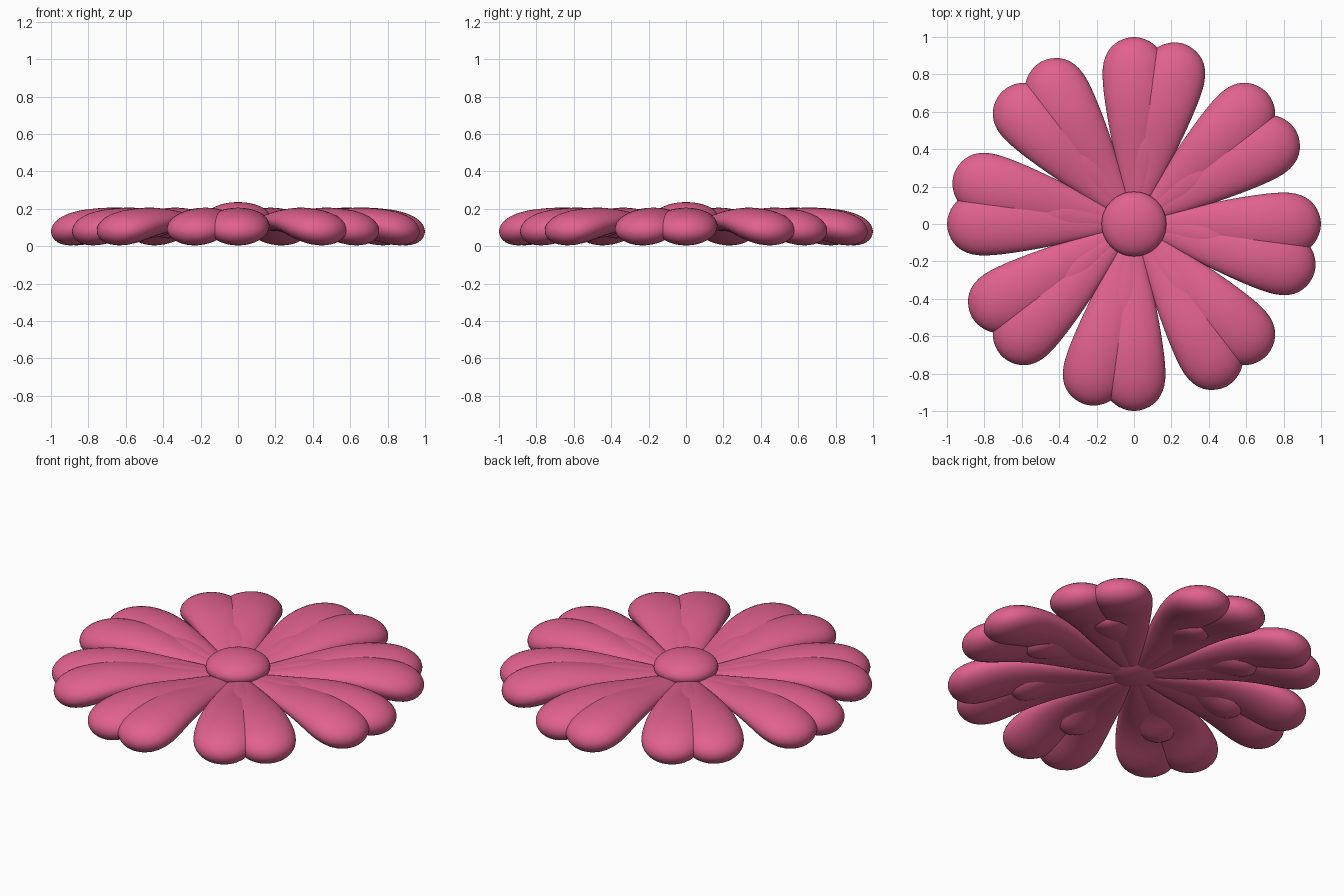
import bpy, bmesh, math

if "Cube" in bpy.data.objects:
    bpy.data.objects.remove(bpy.data.objects["Cube"])

pink = bpy.data.materials.new("petal pink")
pink.diffuse_color = (0.75, 0.12, 0.27, 1)
pink.use_nodes = True
pink.node_tree.nodes["Principled BSDF"].inputs["Base Color"].default_value = pink.diffuse_color

# Petal stations: radius, half width, centre height, half thickness
STATIONS = [
    (0.10, 0.040, 0.108, 0.022), (0.20, 0.066, 0.115, 0.031),
    (0.35, 0.101, 0.125, 0.043), (0.50, 0.133, 0.138, 0.057),
    (0.65, 0.158, 0.135, 0.076), (0.75, 0.170, 0.118, 0.087),
    (0.83, 0.173, 0.103, 0.094), (0.90, 0.158, 0.090, 0.090),
    (0.95, 0.125, 0.083, 0.073), (0.98, 0.082, 0.080, 0.050),
    (0.995, 0.042, 0.079, 0.026),
]
SIDES = 20


def petal_mesh():
    """Teardrop lofted from elliptical sections, pointing along +x."""
    bm = bmesh.new()
    rings = []
    for r, w, z, h in STATIONS:
        rings.append([bm.verts.new((r, w * math.cos(a), z + h * math.sin(a)))
                      for a in (2 * math.pi * i / SIDES for i in range(SIDES))])
    root = bm.verts.new((0, 0, 0.105))
    tip = bm.verts.new((1.001, 0, 0.079))
    for i in range(SIDES):
        j = (i + 1) % SIDES
        bm.faces.new((root, rings[0][j], rings[0][i]))
        bm.faces.new((tip, rings[-1][i], rings[-1][j]))
        for a, b in zip(rings, rings[1:]):
            bm.faces.new((a[i], a[j], b[j], b[i]))
    bmesh.ops.recalc_face_normals(bm, faces=bm.faces)
    for f in bm.faces:
        f.smooth = True
    me = bpy.data.meshes.new("petal")
    bm.to_mesh(me)
    bm.free()
    me.materials.append(pink)
    return me


mesh = petal_mesh()


def petal_ring(name, offset, scale=1.0, lift=0.0):
    """Eight petals, 45 degrees apart."""
    for k in range(8):
        ob = bpy.data.objects.new(f"{name}_{k + 1}", mesh)
        bpy.context.collection.objects.link(ob)
        ob.rotation_euler.z = math.radians(45 * k + offset)
        ob.scale = (scale,) * 3
        ob.location.z = lift
        sub = ob.modifiers.new("smooth", "SUBSURF")
        sub.levels = sub.render_levels = 1


# Paired outer petals, and a smaller petal nested in each pair
petal_ring("outer_petal", 0)
petal_ring("paired_petal", -15)
petal_ring("inner_petal", -7.5, 0.68, 0.11 * 0.32 + 0.004)

# Flattened round centre
bpy.ops.mesh.primitive_uv_sphere_add(segments=48, ring_count=24, radius=1, location=(0, 0, 0.153))
centre = bpy.context.object
centre.name = "flower_centre"
centre.scale = (0.173, 0.173, 0.083)
centre.data.materials.append(pink)
bpy.ops.object.shade_smooth()
